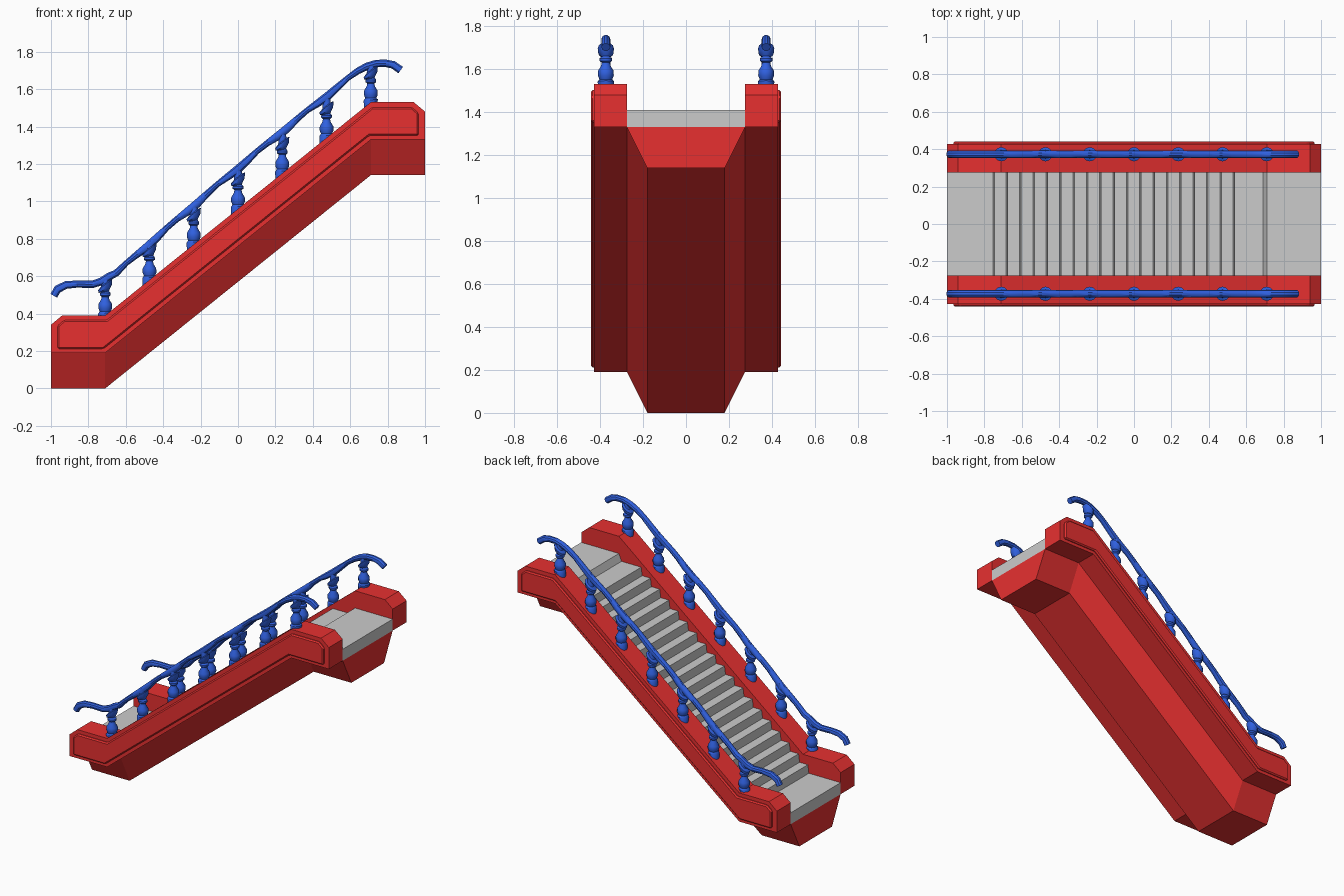
import bpy, bmesh, math

if "Cube" in bpy.data.objects:
    bpy.data.objects.remove(bpy.data.objects["Cube"])


def material(name, color):
    m = bpy.data.materials.new(name)
    m.diffuse_color = color
    m.use_nodes = True
    m.node_tree.nodes["Principled BSDF"].inputs["Base Color"].default_value = m.diffuse_color
    return m


RED = material("red", (0.80, 0.03, 0.03, 1))
BLUE = material("blue", (0.03, 0.12, 0.75, 1))
GREY = material("grey", (0.6, 0.6, 0.6, 1))


def finish(bm, name, mat, smooth=False):
    bmesh.ops.recalc_face_normals(bm, faces=bm.faces)
    me = bpy.data.meshes.new(name)
    bm.to_mesh(me)
    bm.free()
    ob = bpy.data.objects.new(name, me)
    bpy.context.collection.objects.link(ob)
    me.materials.append(mat)
    if smooth:
        bpy.ops.object.select_all(action='DESELECT')
        bpy.context.view_layer.objects.active = ob
        ob.select_set(True)
        bpy.ops.object.shade_smooth_by_angle(angle=math.radians(35))
    return ob


def loft(rings, name, mat, smooth=False):
    """Skin a list of closed rings and cap both ends."""
    bm = bmesh.new()
    vs = [[bm.verts.new(p) for p in r] for r in rings]
    n = len(vs[0])
    for a, b in zip(vs, vs[1:]):
        for i in range(n):
            j = (i + 1) % n
            bm.faces.new((a[i], a[j], b[j], b[i]))
    bm.faces.new(vs[0])
    bm.faces.new(vs[-1])
    return finish(bm, name, mat, smooth)


def prism(profile, y0, y1, name, mat):
    return loft([[(x, y, z) for x, z in profile] for y in (y0, y1)], name, mat)


# Common slope line along the underside of the side walls
LINE = [(-1, 0.19), (-0.71, 0.19), (0.71, 1.33), (1, 1.33)]
SLOPE = 1.14 / 1.42

# Tapered underbody
loft([[(x, -0.275, z), (x, 0.275, z), (x, 0.18, z - 0.19), (x, -0.18, z - 0.19)]
      for x, z in LINE], "underbody", RED)

# Landings and steps as one stepped profile with slightly raked risers
steps = [(-1, 0.27)]
z = 0.27
for i in range(19):
    x = -0.755 + 0.0714 * i
    steps += [(x, z), (x + 0.008, z + 0.0574)]
    z += 0.0574
steps += [(0.69, z), (0.71, 1.41), (1, 1.41)]
prism(steps + LINE[::-1], -0.275, 0.275, "steps", GREY)

WALL = LINE + [(1, 1.48), (0.94, 1.53), (0.71, 1.53),
               (-0.71, 0.39), (-0.94, 0.39), (-1, 0.34)]
PANEL = [(-0.965, 0.212), (-0.718, 0.212), (0.702, 1.352), (0.965, 1.352),
         (0.965, 1.472), (0.93, 1.503), (0.718, 1.503), (-0.702, 0.365),
         (-0.93, 0.365), (-0.965, 0.335)]

# Handrail centre line: x, z, half thickness
RAIL = [(-0.985, 0.495, 0.020), (-0.965, 0.53, 0.022), (-0.92, 0.553, 0.021),
        (-0.86, 0.558, 0.019), (-0.78, 0.556, 0.020), (-0.73, 0.572, 0.021),
        (-0.69, 0.598, 0.021)]
for i in range(25):
    x = -0.65 + i * 1.29 / 24
    wave = math.cos(2 * math.pi * x / 0.237)
    base = 1.178 + 0.835 * x - 0.018 * (x / 0.65) ** 2
    RAIL.append((x, base - 0.006 * wave, 0.019 + 0.004 * wave))
RAIL += [(0.69, 1.722, 0.020), (0.74, 1.737, 0.020), (0.79, 1.738, 0.020),
         (0.83, 1.73, 0.021), (0.87, 1.702, 0.021)]

# Turned baluster: radius, height, amount of tilt along the slope
POST = [(0.036, -0.03, 0.8), (0.038, 0.012, 0.1), (0.030, 0.022, 0), (0.037, 0.04, 0),
        (0.036, 0.062, 0), (0.022, 0.085, 0), (0.019, 0.10, 0), (0.029, 0.108, 0),
        (0.029, 0.120, 0), (0.020, 0.127, 0.2), (0.035, 0.142, 0.6),
        (0.038, 0.165, 0.8), (0.022, 0.172, 0.8), (0.019, 0.205, 0.8)]

for side, label in ((-1, "front"), (1, "back")):
    # Side wall with raised panel
    prism(WALL, side * 0.275, side * 0.428, label + "_wall", RED)
    panel = prism(PANEL, side * 0.41, side * 0.442, label + "_wall_panel", RED)
    bev = panel.modifiers.new("bevel", 'BEVEL')
    bev.width = 0.008
    bev.segments = 1

    # Handrail: rounded section swept along the path
    yc = side * 0.373
    rings = []
    for i, (x, z, h) in enumerate(RAIL):
        p, q = RAIL[max(i - 1, 0)], RAIL[min(i + 1, len(RAIL) - 1)]
        ang = math.atan2(q[1] - p[1], q[0] - p[0])
        ring = []
        for k in range(10):
            t = 2 * math.pi * k / 10
            d = h * 1.05 * math.sin(t)
            ring.append((x - d * math.sin(ang), yc + 0.021 * math.cos(t),
                         z + d * math.cos(ang)))
        rings.append(ring)
    loft(rings, label + "_handrail", BLUE, True)

    # Balusters standing on the wall top
    for n in range(7):
        px = -0.71 + n * 1.42 / 6
        pz = 0.39 + (px + 0.71) * SLOPE
        rings = [[(px + r * math.cos(t), yc + r * math.sin(t),
                   pz + h + tilt * r * math.cos(t))
                  for t in (2 * math.pi * k / 12 for k in range(12))]
                 for r, h, tilt in POST]
        loft(rings, f"{label}_baluster_{n + 1}", BLUE, True)
